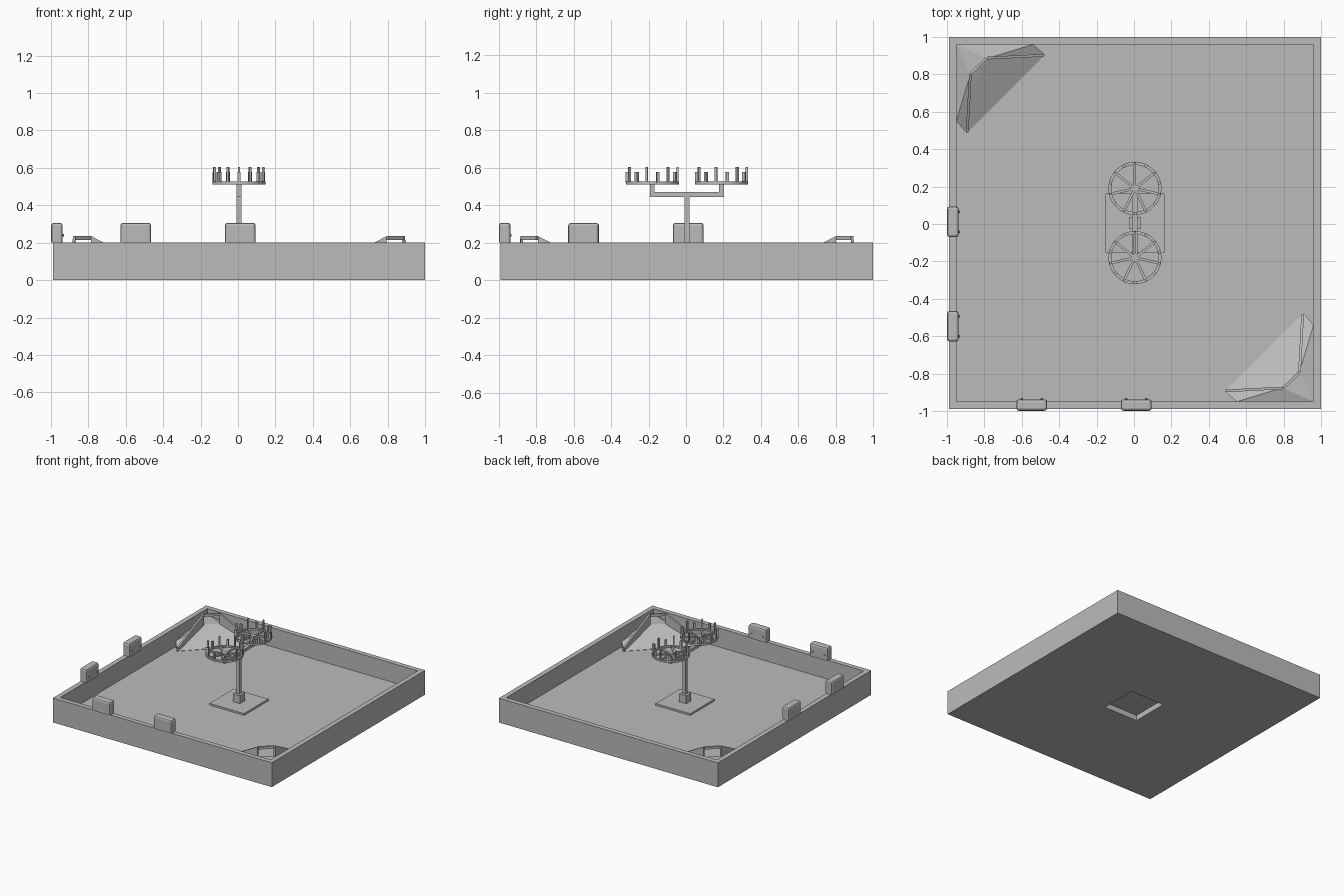
import bpy, bmesh, math
from mathutils import Matrix, Vector

cube = bpy.data.objects.get("Cube")
if cube:
    bpy.data.objects.remove(cube, do_unlink=True)

grey = bpy.data.materials.new("plain_grey")
grey.use_nodes = True
grey.diffuse_color = (0.5, 0.5, 0.5, 1)
grey.node_tree.nodes["Principled BSDF"].inputs["Base Color"].default_value = (0.5, 0.5, 0.5, 1)

C = 0.005        # centre of the arena in x and y
FLOOR = 0.045    # top of the arena floor
WALL = 0.2       # top of the arena wall


def finish(name, bm, matrix=None):
    """Turn a bmesh into a named, coloured object."""
    if matrix:
        bm.transform(matrix)
    bmesh.ops.recalc_face_normals(bm, faces=bm.faces)
    mesh = bpy.data.meshes.new(name)
    bm.to_mesh(mesh)
    bm.free()
    mesh.materials.append(grey)
    obj = bpy.data.objects.new(name, mesh)
    bpy.context.collection.objects.link(obj)
    return obj


def add_box(bm, lo, hi, matrix=None):
    lo, hi = Vector(lo), Vector(hi)
    m = Matrix.Translation((lo + hi) / 2) @ Matrix.Diagonal((*(hi - lo), 1))
    bmesh.ops.create_cube(bm, size=1, matrix=(matrix or Matrix()) @ m)


def box(name, lo, hi):
    bm = bmesh.new()
    add_box(bm, lo, hi)
    return finish(name, bm)


def add_ring(bm, profile, sides, start=0.0):
    """Sweep a closed (radius, height) profile around z."""
    loops = []
    for i in range(sides):
        a = start + math.tau * i / sides
        loops.append([bm.verts.new((r * math.cos(a), r * math.sin(a), z)) for r, z in profile])
    n = len(profile)
    for i in range(sides):
        p, q = loops[i], loops[(i + 1) % sides]
        for j in range(n):
            bm.faces.new((p[j], q[j], q[(j + 1) % n], p[(j + 1) % n]))


# Square tray with raised walls and an opening under the mast plate
R2 = math.sqrt(2)
tray_profile = [(0.155, 0), (0.995, 0), (0.995, WALL), (0.955, WALL), (0.955, FLOOR), (0.155, FLOOR)]
bm = bmesh.new()
add_ring(bm, [(r * R2, z) for r, z in tray_profile], 4, math.pi / 4)
finish("arena_tray", bm, Matrix.Translation((C, C, 0)))

# Central mast: plate, socket, pole, crossbar and two uprights
box("mast_plate", (C - 0.157, C - 0.157, FLOOR), (C + 0.157, C + 0.157, FLOOR + 0.015))
box("mast_socket", (C - 0.032, C - 0.032, 0.06), (C + 0.032, C + 0.032, 0.125))
box("mast_pole", (C - 0.013, C - 0.013, 0.12), (C + 0.013, C + 0.013, 0.445))
box("crossbar", (C - 0.013, C - 0.198, 0.445), (C + 0.013, C + 0.198, 0.47))


# Peg wheels: rim, hub, spokes and two alternating sets of pegs
def peg_wheel(name, y):
    bm = bmesh.new()
    add_ring(bm, [(0.126, 0.512), (0.142, 0.512), (0.142, 0.526), (0.126, 0.526)], 42)
    bmesh.ops.create_cone(bm, cap_ends=True, segments=16, radius1=0.02, radius2=0.02,
                          depth=0.018, matrix=Matrix.Translation((0, 0, 0.519)))
    for i in range(14):
        turn = Matrix.Rotation(math.tau * i / 14, 4, 'Z')
        tall = i % 2 == 0
        if tall:
            add_box(bm, (-0.007, 0.01, 0.512), (0.007, 0.13, 0.524), turn)
        half, top = (0.006, 0.605) if tall else (0.008, 0.577)
        add_box(bm, (-half, 0.134 - half, 0.52), (half, 0.134 + half, top), turn)
    finish(name, bm, Matrix.Translation((C, y, 0)))


for side, sign in (("front", -1), ("back", 1)):
    y = C + sign * 0.185
    box(side + "_upright", (C - 0.013, y - 0.013, 0.47), (C + 0.013, y + 0.013, 0.513))
    peg_wheel(side + "_peg_wheel", y)


# Rounded blocks on the wall, with two small pins on the inner face
def wall_block(name, matrix):
    bm = bmesh.new()
    add_box(bm, (-0.082, -0.031, WALL), (0.082, 0.031, 0.306))
    edges = [e for e in bm.edges
             if all(v.co.z > 0.25 for v in e.verts) or abs(e.verts[0].co.z - e.verts[1].co.z) > 0.05]
    bmesh.ops.bevel(bm, geom=edges, offset=0.014, segments=2, profile=0.5, affect='EDGES')
    for x in (-0.053, 0.053):
        m = Matrix.Translation((x, 0.031, 0.24)) @ Matrix.Rotation(math.pi / 2, 4, 'X')
        bmesh.ops.create_cone(bm, cap_ends=True, segments=10, radius1=0.007,
                              radius2=0.007, depth=0.012, matrix=m)
    finish(name, bm, matrix)


for spot, along in (("corner", -0.547), ("middle", 0.012)):
    wall_block("front_block_" + spot, Matrix.Translation((along, -0.968, 0)))
    wall_block("right_block_" + spot,
               Matrix.Translation((-0.968, along, 0)) @ Matrix.Rotation(-math.pi / 2, 4, 'Z'))


# Corner goals: a sloped wedge with tapering side rails and a bar across the back
def add_rail(bm, a, b, out, za, zb):
    """Thin upright strip from a to b; za and zb are (bottom, top) heights."""
    pts = []
    for (x, y), zs in ((a, za), (b, zb)):
        for z in zs:
            for k in (0, 1):
                pts.append(bm.verts.new((x + out[0] * k, y + out[1] * k, z)))
    bmesh.ops.convex_hull(bm, input=pts)


def corner_goal(name, matrix):
    low, high = FLOOR + 0.002, 0.15
    plan = [((-0.415, 0.025), low), ((-0.895, 0.485), low), ((-0.95, 0.55), 0.09),
            ((-0.95, 0.96), high), ((-0.54, 0.96), 0.09), ((-0.475, 0.905), low),
            ((-0.875, 0.80), high), ((-0.785, 0.885), high)][1:]
    bm = bmesh.new()
    pts = [bm.verts.new((x, y, z)) for (x, y), top in plan for z in (top, 0.02)]
    hull = bmesh.ops.convex_hull(bm, input=pts)
    bmesh.ops.delete(bm, geom=[v for v in hull["geom_interior"] if isinstance(v, bmesh.types.BMVert)],
                     context='VERTS')
    finish(name + "_ramp", bm, matrix)

    bm = bmesh.new()
    left, right = (-0.868, 0.80), (-0.785, 0.880)
    add_rail(bm, (-0.885, 0.49), left, (-0.014, 0), (low, low + 0.03), (high - 0.01, 0.235))
    add_rail(bm, (-0.48, 0.895), right, (0, 0.014), (low, low + 0.03), (high - 0.01, 0.235))
    add_rail(bm, left, right, (-0.01, 0.01), (0.215, 0.235), (0.215, 0.235))
    finish(name + "_rails", bm, matrix)


half_turn = (Matrix.Translation((C, C, 0)) @ Matrix.Rotation(math.pi, 4, 'Z')
             @ Matrix.Translation((-C, -C, 0)))
corner_goal("back_right_goal", Matrix())
corner_goal("front_left_goal", half_turn)
